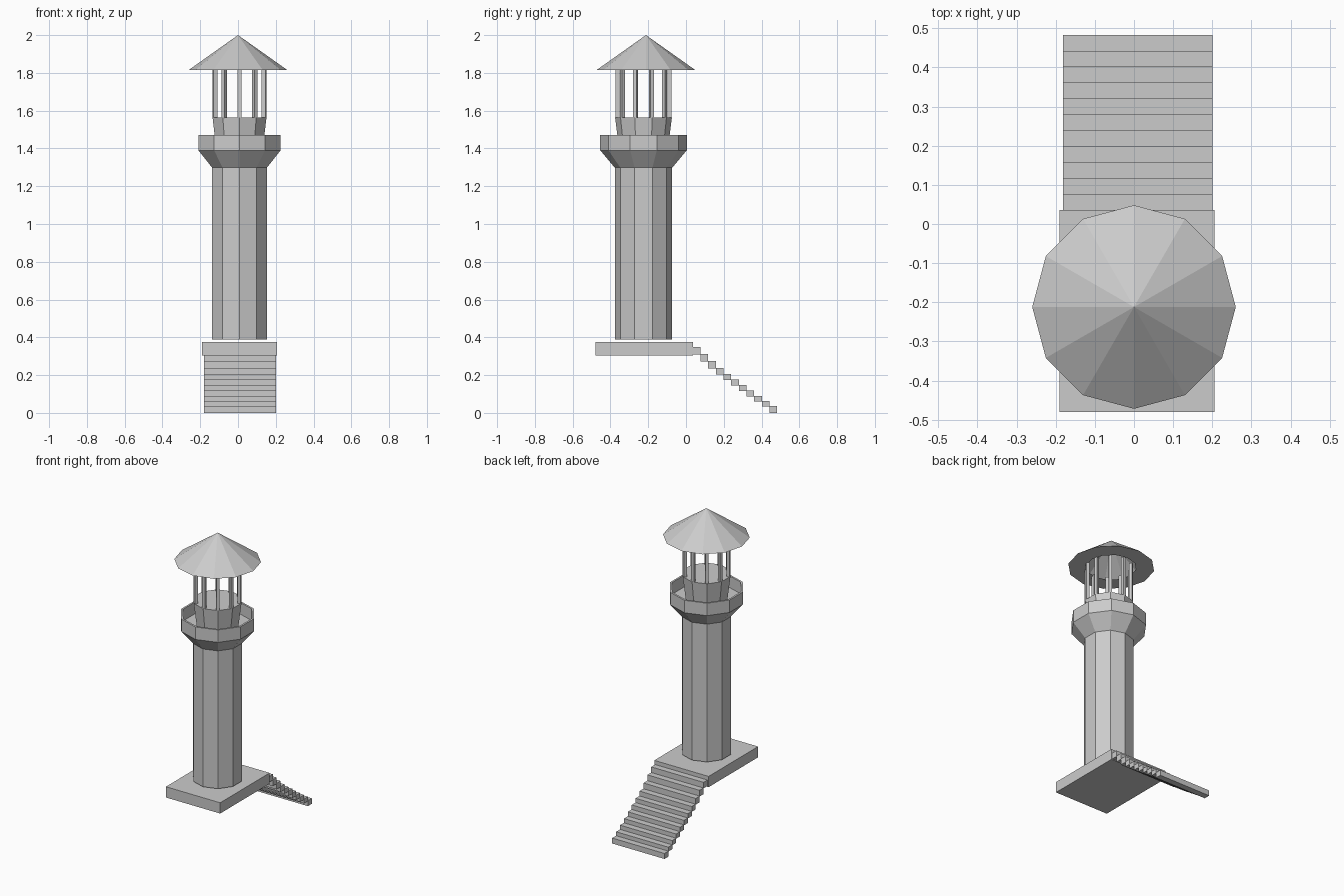
import bpy, bmesh, math
from mathutils import Matrix

if "Cube" in bpy.data.objects:
    bpy.data.objects.remove(bpy.data.objects["Cube"])

CX, CY = 0.008, -0.225      # tower axis


def finish(name, bm):
    bmesh.ops.recalc_face_normals(bm, faces=bm.faces)
    me = bpy.data.meshes.new(name)
    bm.to_mesh(me)
    bm.free()
    ob = bpy.data.objects.new(name, me)
    bpy.context.collection.objects.link(ob)
    return ob


def lathe(name, profile, sides, cx, cy, start=0.0, closed=False):
    """Faceted revolve of (radius, z) points; radius 0 makes a single pole."""
    bm = bmesh.new()
    rings = []
    for r, z in profile:
        if r == 0:
            rings.append([bm.verts.new((cx, cy, z))] * sides)
        else:
            rings.append([bm.verts.new((cx + r * math.cos(start + math.tau * k / sides),
                                        cy + r * math.sin(start + math.tau * k / sides), z))
                          for k in range(sides)])
    pairs = list(zip(rings, rings[1:]))
    if closed:
        pairs.append((rings[-1], rings[0]))
    for a, b in pairs:
        for k in range(sides):
            n = (k + 1) % sides
            bm.faces.new(list(dict.fromkeys((a[k], a[n], b[n], b[k]))))
    return finish(name, bm)


def add_box(bm, lo, hi, turn=0.0):
    c = [(a + b) / 2 for a, b in zip(lo, hi)]
    s = [b - a for a, b in zip(lo, hi)]
    m = (Matrix.Translation(c) @ Matrix.Rotation(turn, 4, 'Z')
         @ Matrix.Diagonal((*s, 1)))
    bmesh.ops.create_cube(bm, size=1, matrix=m)


UP = math.pi / 2            # decagon corner points along y

# Base slab
bm = bmesh.new()
add_box(bm, (-0.19, -0.48, 0.305), (0.206, 0.036, 0.376))
finish("base_slab", bm)

# Stairs descending to the ground at the back
tops = [0.35, 0.313, 0.275, 0.237, 0.205, 0.177, 0.147, 0.118, 0.09, 0.062, 0.036]
depth = (0.483 - 0.036) / len(tops)
bm = bmesh.new()
for i, z in enumerate(tops):
    low = tops[i + 1] - 0.003 if i + 1 < len(tops) else 0.0
    y = 0.036 + i * depth
    add_box(bm, (-0.181, y, low), (0.2, y + depth, z))
finish("stairs", bm)

# Ten-sided shaft
lathe("tower_shaft", [(0, 0.389), (0.152, 0.389), (0.152, 1.298), (0, 1.298)], 10, CX, CY, UP)

# Flared gallery with thin parapet and floor
lathe("gallery", [(0, 1.298), (0.152, 1.298), (0.229, 1.39), (0.229, 1.472),
                  (0.216, 1.472), (0.216, 1.395), (0, 1.395)], 10, CX, CY, UP)

# Lantern base, widening upward
lathe("lantern_base", [(0, 1.395), (0.129, 1.395), (0.15, 1.563), (0, 1.563)], 10, CX, CY, UP)

# Lantern posts at each corner
bm = bmesh.new()
for k in range(10):
    a = UP + math.tau * k / 10
    x, y = CX + 0.137 * math.cos(a), CY + 0.137 * math.sin(a)
    add_box(bm, (x - 0.01, y - 0.01, 1.56), (x + 0.01, y + 0.01, 1.825), a)
finish("lantern_posts", bm)

# Twelve-sided conical roof with ring-shaped underside
lathe("roof", [(0, 2.0), (0.26, 1.816), (0.15, 1.816)], 12, 0.0, -0.212)
